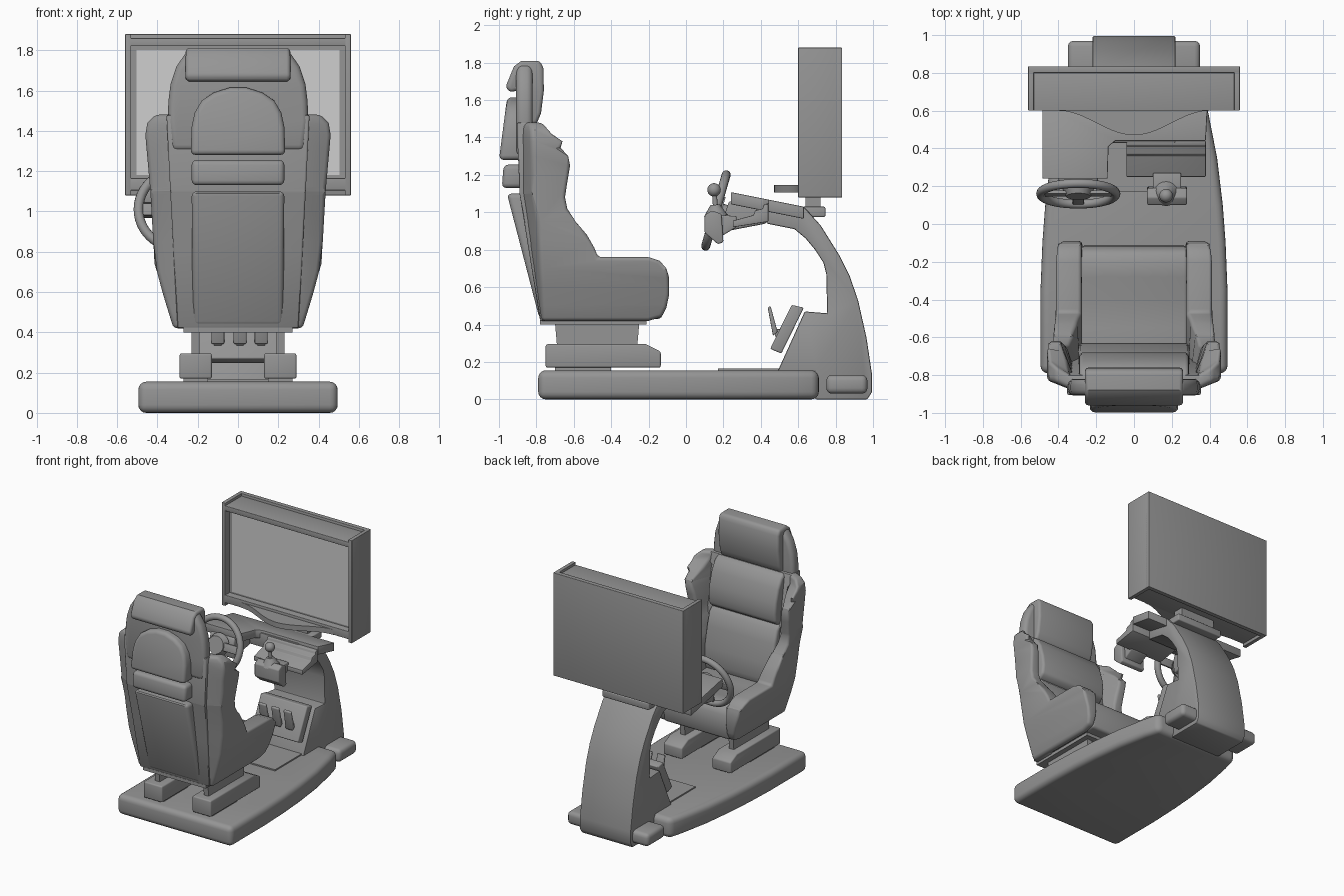
import bpy, bmesh, math
from mathutils import Matrix, Vector

cube = bpy.data.objects.get("Cube")
if cube:
    bpy.data.objects.remove(cube)


def material(name, v):
    m = bpy.data.materials.new(name)
    m.use_nodes = True
    m.diffuse_color = (v, v, v, 1)
    m.node_tree.nodes["Principled BSDF"].inputs["Base Color"].default_value = (v, v, v, 1)
    return m


GREY = material("mid grey", 0.3)
SCREEN = material("pale screen grey", 0.62)


def finish(name, bm, mat=GREY, bevel=0, segs=3, angle=40):
    bmesh.ops.recalc_face_normals(bm, faces=bm.faces)
    if bevel:
        edges = [e for e in bm.edges if e.is_manifold and e.calc_face_angle(0) > math.radians(angle)]
        bmesh.ops.bevel(bm, geom=edges, offset=bevel, segments=segs, profile=0.5,
                        affect='EDGES', clamp_overlap=True)
    me = bpy.data.meshes.new(name)
    bm.to_mesh(me)
    bm.free()
    ob = bpy.data.objects.new(name, me)
    bpy.context.collection.objects.link(ob)
    me.materials.append(mat)
    bpy.ops.object.select_all(action='DESELECT')
    ob.select_set(True)
    bpy.context.view_layer.objects.active = ob
    bpy.ops.object.shade_smooth_by_angle(angle=math.radians(35))
    return ob


def prism(name, axis, pts, lo, hi, bevel=0, segs=3, shape=None, cuts=(), mat=GREY):
    """Extrude a profile along an axis, optionally cut by height and reshape."""
    bm = bmesh.new()

    def at(p, d):
        return {'x': (d, *p), 'y': (p[0], d, p[1]), 'z': (*p, d)}[axis]
    a = [bm.verts.new(at(p, lo)) for p in pts]
    b = [bm.verts.new(at(p, hi)) for p in pts]
    bm.faces.new(a)
    bm.faces.new(b)
    for i in range(len(pts)):
        j = (i + 1) % len(pts)
        bm.faces.new((a[i], a[j], b[j], b[i]))
    for z in cuts:
        bmesh.ops.bisect_plane(bm, geom=bm.verts[:] + bm.edges[:] + bm.faces[:],
                               plane_co=(0, 0, z), plane_no=(0, 0, 1))
    if shape:
        for v in bm.verts:
            v.co = shape(v.co.copy())
    return finish(name, bm, mat, bevel, segs)


def box(name, x, y, z, bevel=0, mat=GREY):
    return prism(name, 'z', [(x[0], y[0]), (x[1], y[0]), (x[1], y[1]), (x[0], y[1])], *z, bevel, mat=mat)


def rod(name, p, q, r1, r2):
    p, q = Vector(p), Vector(q)
    d = q - p
    bm = bmesh.new()
    bmesh.ops.create_cone(bm, cap_ends=True, segments=20, radius1=r1, radius2=r2, depth=d.length,
                          matrix=Matrix.Translation((p + q) / 2) @ d.to_track_quat('Z', 'Y').to_matrix().to_4x4())
    return finish(name, bm)


def lerp(table, z):
    for (z0, a), (z1, b) in zip(table, table[1:]):
        if z <= z1:
            return a + (b - a) * max(0, (z - z0) / (z1 - z0))
    return table[-1][1]


def mirror(pts):
    return pts + [(-x, z) for x, z in reversed(pts)]


# Base platform, floor mat and rear feet
half = [(.495, -.79), (.495, -.35), (.485, -.1), (.47, .1), (.44, .35), (.395, .58), (.36, .71)]
prism("base_platform", 'z', mirror(half), 0, .155, .04, 4)
box("floor_mat", (-.2, .2), (.17, .52), (.15, .165))
box("rear_feet", (-.35, .35), (.75, .97), (.03, .13), .03)

# Curved column with pedal housing
prism("column", 'x', [(.69, 0), (.97, 0), (.995, .04), (.995, .13), (.965, .33), (.92, .53), (.875, .66), (.82, .77),
                      (.72, .93), (.63, 1.03), (.43, 1.05), (.43, .94), (.58, .91), (.64, .86), (.69, .8),
                      (.735, .73), (.75, .67), (.755, .46), (.635, .47), (.49, .15), (.69, .15)], -.22, .22, .008, 2)
prism("pedal_plate", 'x', [(.45, .27), (.51, .245), (.63, .49), (.565, .505)], -.2, .2, .008)
for x in (-.1, .01, .115):
    prism("pedal", 'x', [(.437, .49), (.452, .5), (.49, .36), (.465, .34)], x - .032, x + .032, .006)
    box("pedal_arm", (x - .02, x + .02), (.475, .54), (.335, .375), .004)

# Monitor with hooded frame
box("monitor_back", (-.56, .56), (.8, .835), (1.08, 1.88), .003)
for s in (-1, 1):
    box("monitor_side", sorted((s * .53, s * .56)), (.6, .82), (1.08, 1.88), .003)
box("monitor_top", (-.54, .54), (.6, .81), (1.82, 1.86), .003)
box("monitor_bottom", (-.54, .54), (.6, .81), (1.105, 1.165), .003)
box("monitor_bezel", (-.535, .535), (.655, .81), (1.15, 1.83))
box("screen", (-.505, .505), (.648, .656), (1.18, 1.8), mat=SCREEN)

# Curved shelf and monitor mount
wave = [(-.4 + .8 * i / 20, .6 - .065 * (1 - math.cos(math.tau * i / 20))) for i in range(21)]
prism("monitor_shelf", 'z', wave + [(.4, .7), (-.4, .7)], 1.105, 1.145)
box("mount_neck", (-.15, .15), (.64, .72), (1.0, 1.11))
box("mount_block", (-.2, .2), (.62, .745), (.975, 1.03), .008)


# Dashboard: sloping L-shaped top
def slope(v):
    v.z += .2 * (.63 - v.y)
    return v


prism("dashboard", 'z', [(-.485, .24), (-.14, .24), (-.135, .41), (-.1, .44), (.38, .44), (.39, .63), (-.485, .63)],
      .965, 1.03, .006, 2, slope)
prism("wheel_motor", 'x', [(.21, 1.0), (.23, 1.06), (.43, 1.03), (.43, .94), (.22, .9)], -.4, -.19, .012)

# Stepped tray and shifter
prism("shifter_tray", 'x', [(.25, .92), (.25, .955), (.36, .985), (.37, 1.01), (.41, 1.02), (.415, 1.04), (.44, 1.045),
                            (.44, .95)], -.04, .38, .004, 2)
prism("shifter_box", 'x', [(.17, .86), (.17, .985), (.27, .98), (.27, .92)], .1, .25, .008)
prism("shifter_plate", 'x', [(.1, .89), (.1, .985), (.14, 1.01), (.19, .99), (.2, .84), (.17, .83)],
      .07, .28, .008)
rod("shifter_boot", (.17, .16, .98), (.17, .155, 1.04), .065, .025)
rod("shifter_lever", (.17, .16, 1.0), (.17, .15, 1.12), .014, .012)
bm = bmesh.new()
bmesh.ops.create_uvsphere(bm, u_segments=20, v_segments=12, radius=.036,
                          matrix=Matrix.Translation((.17, .15, 1.12)))
finish("shifter_knob", bm)

# Steering wheel
centre = Vector((-.295, .16, 1.01))
tilt = Matrix.Rotation(math.radians(74), 3, 'X')
bpy.ops.mesh.primitive_torus_add(location=centre, rotation=(math.radians(74), 0, 0), major_radius=.199,
                                 minor_radius=.024, major_segments=48, minor_segments=12)
rim = bpy.context.object
rim.name = "steering_wheel_rim"
rim.data.materials.append(GREY)
bpy.ops.object.shade_smooth()
for a in (0, 180, 270):
    c = math.radians(a)
    d = Vector((math.cos(c), math.sin(c), 0))
    n = Vector((-d.y, d.x, 0))
    spoke = box("wheel_spoke", (.03, .19), (-.03, .03), (-.012, .008), .005)
    frame = Matrix((d, n, (0, 0, 1))).transposed()
    spoke.matrix_world = Matrix.Translation(centre) @ (tilt @ frame).to_4x4()
rod("wheel_hub", centre - tilt @ Vector((0, 0, .03)), centre + tilt @ Vector((0, 0, .015)), .085, .065)
rod("steering_shaft", centre, centre - tilt @ Vector((0, 0, .13)), .045, .045)

# Seat rails and brackets
for s in (-1, 1):
    prism("seat_rail", 'x', [(-.75, .17), (-.75, .295), (-.215, .295), (-.135, .255), (-.135, .17)],
          *sorted((s * .13, s * .29)), .01)
    box("rail_pad", sorted((s * .15, s * .27)), (-.7, -.4), (.15, .175))
    prism("seat_bracket", 'x', [(-.69, .29), (-.7, .405), (-.25, .405), (-.26, .29)], *sorted((s * .19, s * .23)))
box("seat_plate", (-.27, .27), (-.78, -.21), (.4, .425))

# Seat side bolsters: flared with height, thinning towards the front of the shoulder wings
OUTER = [(.42, .32), (.58, .37), (.75, .415), (1.1, .435), (1.38, .46), (1.44, .45), (1.5, .39)]
INNER = [(.42, .27), (.8, .28), (1.1, .29), (1.5, .28)]
THIN = [(.76, 0), (1.05, .06), (1.3, .1), (1.5, .03)]
side = [(-.78, .42), (-.2, .42), (-.13, .44), (-.105, .49), (-.09, .56), (-.09, .65), (-.105, .7), (-.14, .74),
        (-.2, .76), (-.47, .76), (-.49, .81), (-.53, .88), (-.59, .95), (-.635, 1.02), (-.647, 1.08), (-.635, 1.16),
        (-.62, 1.25), (-.63, 1.3), (-.67, 1.345), (-.78, 1.42), (-.83, 1.48), (-.9, 1.48), (-.89, 1.1)]
for s in (-1, 1):
    def flare(v, s=s):
        outer = abs(v.x) > .35
        x = lerp(OUTER if outer else INNER, v.z)
        if outer and v.y < -.72:
            v.y += .07 * min(1, (v.z - .3) / .6)
        elif not outer and v.y > -.8:
            x += lerp(THIN, v.z)
        v.x = s * x
        return v
    prism("seat_bolster", 'x', side, s * .3, s * .4, .025, 4, flare, (.5, .6, .7, .85, .95, 1.1, 1.2, 1.3, 1.38, 1.44))


# Seat shell, tapering towards the bottom
def taper(v):
    v.x *= lerp([(.42, .3), (1.45, .355)], v.z)
    return v


prism("seat_shell", 'x', [(-.78, .42), (-.6, .42), (-.68, .7), (-.8, 1.48), (-.905, 1.48), (-.89, 1.1)],
      -1, 1, .01, 2, taper, (.8, 1.1))
head = [(.33, 1.3), (.35, 1.45), (.345, 1.55), (.335, 1.63), (.305, 1.72), (.25, 1.8)]
prism("head_shell", 'y', mirror(head), -.908, -.82, .03)

# Seat cushions
prism("seat_cushion", 'x', [(-.72, .43), (-.13, .43), (-.115, .52), (-.12, .62), (-.145, .665), (-.2, .685),
                            (-.28, .68), (-.4, .655), (-.55, .65), (-.72, .66)], -.285, .285, .02)
prism("lower_back_cushion", 'x', [(-.74, .62), (-.645, .64), (-.63, .7), (-.64, .82), (-.67, .97), (-.7, 1.07),
                                  (-.73, 1.1), (-.82, 1.11)], -.295, .295, .02)
prism("upper_back_cushion", 'x', [(-.82, 1.09), (-.73, 1.1), (-.69, 1.13), (-.68, 1.2), (-.69, 1.28), (-.72, 1.38),
                                  (-.76, 1.45), (-.8, 1.475), (-.86, 1.475)], -.29, .29, .02)
prism("headrest", 'x', [(-.88, 1.48), (-.8, 1.47), (-.775, 1.53), (-.76, 1.65), (-.762, 1.77), (-.78, 1.81),
                        (-.88, 1.81), (-.92, 1.78), (-.965, 1.67), (-.94, 1.64), (-.88, 1.66)], -.26, .26, .02)


# Padded panels on the seat back
def lean(k, z0):
    def f(v):
        v.y += k * (z0 - v.z)
        return v
    return f


prism("back_panel_lower", 'y', mirror([(.225, .43), (.23, 1.1)]), -.96, -.84, .025, shape=lean(.26, 1.11))
prism("back_panel_middle", 'y', mirror([(.23, 1.13), (.23, 1.255)]), -.98, -.86, .025, shape=lean(-.08, 1.19))
dome = [(.235, 1.28), (.23, 1.42), (.215, 1.49), (.18, 1.55), (.12, 1.59), (.04, 1.615)]
prism("back_panel_upper", 'y', mirror(dome), -1.0, -.87, .025, shape=lean(-.13, 1.28))
